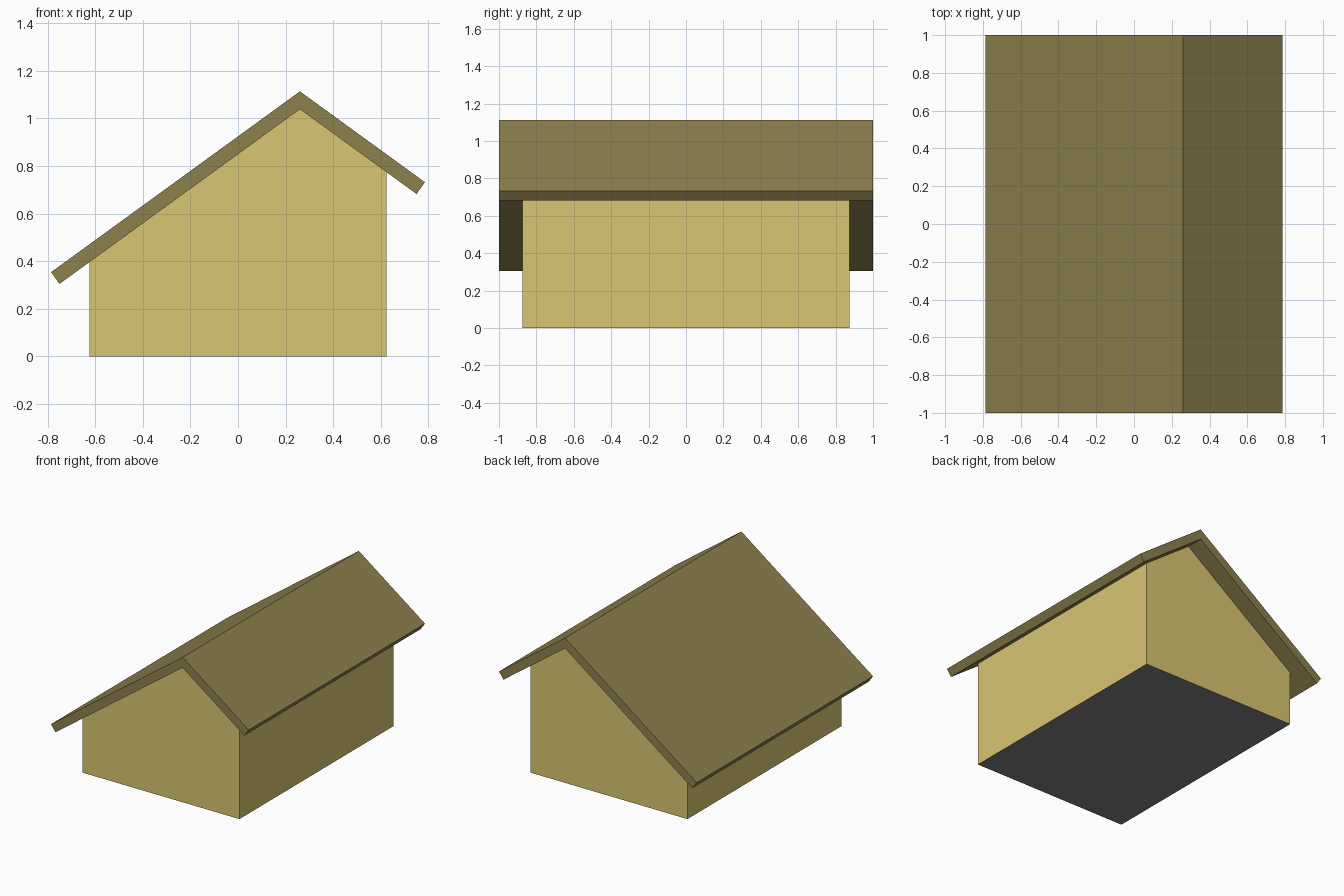
import bpy, bmesh, math

if "Cube" in bpy.data.objects:
    bpy.data.objects.remove(bpy.data.objects["Cube"])

SLOPE = math.tan(math.radians(36))
RIDGE_X, RIDGE_TOP, RIDGE_UNDER = 0.26, 1.113, 1.038


def material(name, rgb):
    m = bpy.data.materials.new(name)
    m.diffuse_color = (*rgb, 1)
    m.use_nodes = True
    m.node_tree.nodes["Principled BSDF"].inputs["Base Color"].default_value = m.diffuse_color
    return m


def under(x):
    """Height of the roof underside at x."""
    return RIDGE_UNDER - SLOPE * abs(x - RIDGE_X)


def extrude_profile(name, profile, half_depth, mat):
    """Extrude a front (x, z) profile along y."""
    bm = bmesh.new()
    face = bm.faces.new([bm.verts.new((x, -half_depth, z)) for x, z in profile])
    out = bmesh.ops.extrude_face_region(bm, geom=[face])
    moved = [v for v in out["geom"] if isinstance(v, bmesh.types.BMVert)]
    bmesh.ops.translate(bm, verts=moved, vec=(0, 2 * half_depth, 0))
    bmesh.ops.recalc_face_normals(bm, faces=bm.faces)
    mesh = bpy.data.meshes.new(name)
    bm.to_mesh(mesh)
    bm.free()
    mesh.materials.append(mat)
    obj = bpy.data.objects.new(name, mesh)
    bpy.context.collection.objects.link(obj)
    return obj


cream = material("cream_walls", (0.69, 0.565, 0.168))
olive = material("olive_roof", (0.27, 0.22, 0.075))
grey = material("grey_floor", (0.22, 0.22, 0.22))

# House walls with off-centre gable, grey underside
W = 0.623
walls = extrude_profile("house_walls", [
    (-W, 0), (W, 0), (W, under(W)), (RIDGE_X, RIDGE_UNDER), (-W, under(-W))],
    0.873, cream)
walls.data.materials.append(grey)
for p in walls.data.polygons:
    if p.normal.z < -0.9:
        p.material_index = 1

# Roof: bent slab with square-cut eaves
E_TOP, E_UNDER = 0.785, 0.75
extrude_profile("roof", [
    (-E_TOP, RIDGE_TOP - SLOPE * (E_TOP + RIDGE_X)),
    (-E_UNDER, under(-E_UNDER)),
    (RIDGE_X, RIDGE_UNDER),
    (E_UNDER, under(E_UNDER)),
    (E_TOP, RIDGE_TOP - SLOPE * (E_TOP - RIDGE_X)),
    (RIDGE_X, RIDGE_TOP)], 1.0, olive)
